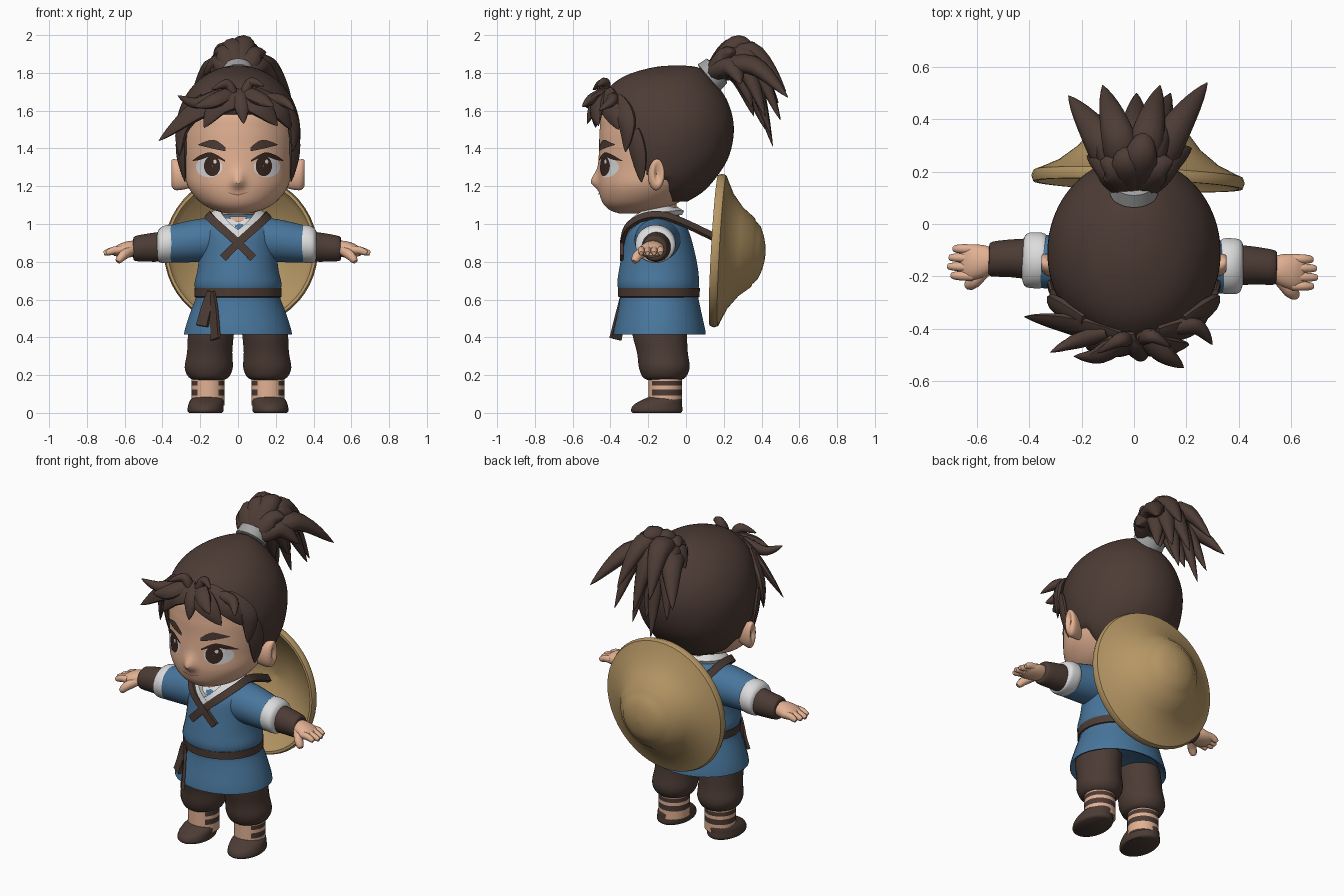
import bpy, bmesh, math
from mathutils import Vector
if "Cube" in bpy.data.objects:
    bpy.data.objects.remove(bpy.data.objects["Cube"])

def material(name, *rgb):
    m = bpy.data.materials.new(name)
    m.use_nodes = True
    m.diffuse_color = (*rgb, 1)
    m.node_tree.nodes["Principled BSDF"].inputs["Base Color"].default_value = (*rgb, 1)
    return m

SKIN = material("skin", .76, .44, .29)
HAIR = material("dark hair", .075, .045, .036)
LEATHER = material("brown leather", .072, .044, .035)
BLUE = material("blue cloth", .065, .18, .33)
WHITE = material("white cloth", .72, .72, .72)
GREY = material("grey tie", .36, .36, .36)
STRAW = material("straw", .47, .31, .13)
DARK = material("eye brown", .04, .02, .015)
LIP = material("lip line", .38, .16, .1)
HEAD, BODY = Vector((0, -.1, 1.45)), Vector((0, -.14, .9))

def finish(name, bm, *mats):
    mesh = bpy.data.meshes.new(name)
    bm.to_mesh(mesh)
    bm.free()
    for m in mats:
        mesh.materials.append(m)
    mesh.shade_smooth()
    mesh.set_sharp_from_angle(angle=.8)
    ob = bpy.data.objects.new(name, mesh)
    bpy.context.collection.objects.link(ob)
    return ob

def smooth(rows, n):
    """Pass a rounded curve through rows of numbers."""
    out = []
    for i in range(len(rows) - 1):
        quad = [rows[max(0, min(len(rows) - 1, i + k))] for k in (-1, 0, 1, 2)]
        for t in (j / n for j in range(n)):
            out.append(tuple(b + t / 2 * (c - a + t * (2 * a - 5 * b + 4 * c - d + t * (3 * (b - c) + d - a)))
                             for a, b, c, d in zip(*quad)))
    return out + [tuple(rows[-1])]

def join_rings(name, rings, *mats):
    """Join rings of points with quads and close both ends."""
    bm = bmesh.new()
    rings = [[bm.verts.new(p) for p in ring] for ring in rings]
    for a, b in zip(rings, rings[1:]):
        for i in range(len(a)):
            bm.faces.new((a[i - 1], a[i], b[i], b[i - 1]))
    bm.faces.new(rings[0])
    bm.faces.new(rings[-1])
    bmesh.ops.recalc_face_normals(bm, faces=bm.faces)
    return finish(name, bm, *mats)

def loft(name, rows, *mats, n=3, seg=32, side=0, shape=None):
    """Rows are (position, centre a, centre b, radius a, radius b); side lofts along x instead of z."""
    rings = []
    for pos, ca, cb, ra, rb in smooth(rows, n):
        ring = []
        for w in (math.tau * (i + .5) / seg for i in range(seg)):
            a, b = ca + max(ra, .001) * math.cos(w), cb + max(rb, .001) * math.sin(w)
            p = (side * pos, a, b) if side else (a, b, pos)
            ring.append(shape(p, cb) if shape else p)
        rings.append(ring)
    return join_rings(name, rings, *mats)

def body(rows):
    """Rows (height, half width, front, back) to loft rows."""
    return [(z, 0, (f + b) / 2, w, (b - f) / 2) for z, w, f, b in rows]

def leaf(t):
    return max(.02, math.sin(math.pi * (.25 + .75 * t)))

def strand(name, pts, width, thick, mat, centre=HEAD, sides=10, taper=leaf):
    """A flattened tapering tube through the points, facing away from centre."""
    path = [Vector(p) for p in smooth(pts, 6)]
    rings = []
    for i, p in enumerate(path):
        d = path[min(i + 1, len(path) - 1)] - path[max(i - 1, 0)]
        across = d.cross(p - centre).normalized()
        out = across.cross(d).normalized()
        r = taper(i / (len(path) - 1))
        angles = [math.tau * (k + .5) / sides for k in range(sides)]
        rings.append([p + r * (across * width * math.cos(w) + out * thick * math.sin(w)) for w in angles])
    return join_rings(name, rings, mat)

def surface_y(rows, x, z, limit=.97):
    """Front surface of a lofted body at x and z."""
    for a, b in zip(rows, rows[1:]):
        if a[0] <= z <= b[0]:
            t = (z - a[0]) / (b[0] - a[0])
            _, _, cy, rx, ry = (p + t * (q - p) for p, q in zip(a, b))
            return cy - ry * math.sqrt(1 - min(abs(x) / rx, limit) ** 2)

def plate(name, rows, quads, mat, lift):
    """Thin paint faces laid on the front of a body."""
    bm = bmesh.new()
    for quad in quads:
        bm.faces.new([bm.verts.new((x, surface_y(rows, x, z) - lift, z)) for x, z in quad])
    bmesh.ops.remove_doubles(bm, verts=bm.verts, dist=.0002)
    bm.normal_update()
    bmesh.ops.reverse_faces(bm, faces=[f for f in bm.faces if f.normal.y > 0])
    return finish(name, bm, mat)

def oval(name, rows, x, z, rx, rz, mat, lift):
    def at(r, i):
        return x + r * rx * math.cos(math.tau * i / 24), z + r * rz * math.sin(math.tau * i / 24)
    radii = (.04, .35, .7, 1)
    plate(name, rows, [(at(p, i), at(q, i), at(q, i + 1), at(p, i + 1))
                       for p, q in zip(radii, radii[1:]) for i in range(24)], mat, lift)

def stripe(name, rows, pts, mat, lift):
    """Points are (x, z, full height)."""
    p = smooth(pts, 6)
    plate(name, rows, [((a[0], a[1] - a[2] / 2), (b[0], b[1] - b[2] / 2),
                        (b[0], b[1] + b[2] / 2), (a[0], a[1] + a[2] / 2)) for a, b in zip(p, p[1:])], mat, lift)

# Head with nose, and hair cap that sinks under the skin over the face
face = body([(1.055, .05, -.35, -.26), (1.075, .13, -.405, -.13), (1.12, .205, -.445, -.03), (1.2, .265, -.465, .06),
             (1.3, .285, -.465, .14), (1.4, .3, -.46, .18), (1.5, .303, -.457, .19), (1.6, .285, -.437, .15),
             (1.7, .2, -.33, .08), (1.76, .05, -.2, .0)])
cap = body([(1.12, .13, -.2, .01), (1.17, .22, -.32, .09), (1.24, .28, -.41, .155), (1.34, .315, -.45, .22),
            (1.45, .33, -.47, .25), (1.55, .325, -.468, .25), (1.65, .293, -.45, .22), (1.73, .24, -.4, .17),
            (1.79, .17, -.31, .12), (1.83, .08, -.17, .06), (1.84, .001, -.05, -.04)])
face_rows, cap_rows = smooth(face, 3), smooth(cap, 4)

def nose(p, cy):
    x, y, z = p
    drop = (z - 1.22) / (.055 if z > 1.22 else .028)
    return (x, y - .042 * math.exp(-(x / .032) ** 2 - drop ** 2), z) if y < cy else p

def hairline(p, cy):
    x, y, z = p
    edge = -.22 - (z - 1.24) * .35 if z > 1.24 else -.22 + min(.12, (1.24 - z) * 6)
    k = 1 - .16 * max(0, min(1, .5 + min(1.57 - z, edge - y) / .04))
    return x * k, cy + (y - cy) * k, z

loft("head", face, SKIN, n=6, seg=96, shape=nose)
loft("hair_cap", cap, HAIR, n=4, seg=80, shape=hairline)
loft("neck", [(.96, 0, -.13, .085, .085), (1.12, 0, -.13, .08, .08)], SKIN, n=1)
stripe("mouth", face_rows, [(-.055, 1.167, .002), (0, 1.155, .008), (.055, 1.17, .002)], LIP, .005)

for s, tag in ((1, "left"), (-1, "right")):
    # Ears, eyes and brows
    loft(tag + "_ear", [(.255, -.17, 1.25, .03, .06), (.3, -.162, 1.255, .04, .075), (.335, -.155, 1.262, .042, .082),
                        (.352, -.15, 1.27, .03, .068), (.35, -.15, 1.27, .018, .045), (.335, -.155, 1.265, .001, .001)],
         SKIN, side=s)
    oval(tag + "_eye_white", face_rows, s * .153, 1.302, .07, .055, WHITE, .003)
    oval(tag + "_iris", face_rows, s * .137, 1.307, .043, .054, DARK, .006)
    oval(tag + "_eye_glint", face_rows, s * .137 + .015, 1.33, .009, .011, WHITE, .009)
    stripe(tag + "_lash", face_rows, [(s * .07, 1.335, .008), (s * .14, 1.367, .022),
                                      (s * .2, 1.352, .024), (s * .24, 1.335, .003)], DARK, .008)
    stripe(tag + "_brow", face_rows, [(s * .065, 1.395, .02), (s * .13, 1.422, .048), (s * .21, 1.42, .004)], HAIR, .008)
    strand(tag + "_sideburn", [(s * .3, -.28, 1.5), (s * .3, -.25, 1.36), (s * .28, -.235, 1.22)], .05, .02, HAIR)

# Fringe: (points as x and z, width, forward flare)
fringe = [
    ([(-.04, 1.68), (-.22, 1.6), (-.42, 1.44)], .07, .05),
    ([(-.1, 1.69), (-.22, 1.64), (-.32, 1.68)], .035, .2),
    ([(-.18, 1.66), (-.29, 1.52), (-.31, 1.36)], .06, .02),
    ([(.02, 1.68), (-.1, 1.63), (-.18, 1.51)], .07, .06),
    ([(-.03, 1.7), (-.13, 1.65), (-.23, 1.62)], .045, .16),
    ([(0, 1.69), (.02, 1.62), (.03, 1.53)], .045, .05),
    ([(0, 1.69), (.12, 1.62), (.21, 1.52)], .07, .07),
    ([(.04, 1.7), (.12, 1.66), (.19, 1.62)], .045, .16),
    ([(.08, 1.69), (.22, 1.6), (.28, 1.5)], .065, .05),
    ([(.18, 1.66), (.29, 1.54), (.29, 1.38)], .06, .02),
    ([(-.02, 1.68), (-.06, 1.74), (-.14, 1.71)], .028, .12),
    ([(.03, 1.68), (.07, 1.75), (.14, 1.73)], .028, .12),
    ([(.15, 1.67), (.24, 1.65), (.3, 1.6)], .035, .16)]
for pts, width, flare in fringe:
    strand("fringe_lock", [(x, surface_y(cap_rows, x, z, .85) - .005 - flare * i / 2, z)
                           for i, (x, z) in enumerate(pts)], width, .03, HAIR)

# Ponytail: (tip, lift of the arch)
tail = [((.28, .54, 1.67), .1), ((-.25, .49, 1.64), .1), ((-.12, .53, 1.68), .17), ((.1, .53, 1.7), .16),
        ((.14, .5, 1.55), .2), ((-.08, .46, 1.41), .25), ((.05, .45, 1.47), .2), ((-.17, .43, 1.53), .18),
        ((.18, .42, 1.57), .15), ((.22, .29, 1.74), .06), ((-.18, .26, 1.79), .06), ((-.13, .24, 1.91), .05),
        ((.15, .24, 1.91), .04), ((.05, .36, 1.93), .09), ((-.05, .3, 1.92), .08), ((0, .36, 1.57), .1),
        ((.1, .35, 1.62), .1), ((-.1, .35, 1.6), .1), ((.01, .5, 1.56), .2), ((-.02, .42, 1.5), .13)]
for tip, lift in tail:
    tip = Vector(tip)
    root = Vector((tip.x * .15, .14, 1.8))
    mid = root.lerp(tip, .45) + Vector((0, .03, lift))
    strand("ponytail_lock", [root, mid, tip], .07, .055, HAIR, centre=Vector((0, .2, 1.6)))
tie = loft("hair_tie", [(-.035, 0, 0, .08, .08), (-.03, 0, 0, .092, .092),
                        (.025, 0, 0, .085, .085), (.03, 0, 0, .07, .07)], GREY, n=1)
tie.location, tie.rotation_euler = (0, .145, 1.795), (-.87, 0, 0)

# Tunic, undershirt, belt and its hanging ends
tunic = body([(.45, .25, -.34, .06), (.415, .288, -.385, .105), (.52, .258, -.365, .085), (.62, .222, -.35, .065),
              (.68, .232, -.365, .07), (.76, .215, -.355, .065), (.86, .205, -.335, .045),
              (.95, .2, -.315, .02), (1.01, .175, -.27, -.01), (1.05, .11, -.22, -.04)])
loft("tunic", tunic, BLUE)
chest = smooth(tunic[1:], 3)
loft("belt", body([(.61, .22, -.345, .06), (.615, .232, -.36, .072), (.66, .232, -.362, .075),
                   (.665, .22, -.35, .06)]), LEATHER, n=1)
stripe("undershirt", chest, [(-.085, 1.03, .002), (0, .985, .09), (.085, 1.03, .002)], WHITE, .008)
stripe("throat", chest, [(-.05, 1.04, .002), (0, 1.025, .03), (.05, 1.04, .002)], SKIN, .012)
for x, low in ((-.19, .46), (-.12, .39)):
    hang = [(-.14, .64), ((x - .14) / 2, .56), (x, low)]
    strand("belt_tail", [(a, surface_y(chest, a, max(z, .42)) - .012, z) for a, z in hang],
           .045, .012, LEATHER, BODY, 4, lambda t: .7 + .4 * t)

for s, tag in ((1, "left"), (-1, "right")):
    # Collar and carrying strap
    strand(tag + "_collar", [(-.01 * s, -.33, .93), (.06 * s, -.305, .985), (.11 * s, -.215, 1.05),
                             (.1 * s, -.1, 1.07), (0, -.035, 1.07)], .035, .018, WHITE, BODY, 4, lambda t: 1)
    strand(tag + "_strap", [(-.08 * s, -.34, .82), (0, -.338, .9), (.09 * s, -.312, .98), (.15 * s, -.23, 1.035),
                            (.155 * s, -.13, 1.045), (.14 * s, -.02, 1.01), (.09 * s, .17, .92)],
           .03, .014, LEATHER, BODY, 4, lambda t: 1)

    # Arms
    arm = [loft(tag + "_sleeve", [(.08, -.14, .915, .13, .115), (.2, -.15, .913, .117, .115), (.35, -.155, .895, .1, .1)],
                BLUE, side=s),
           loft(tag + "_cuff", [(.325, -.15, .897, .08, .08), (.34, -.15, .896, .104, .098), (.38, -.15, .893, .107, .1),
                                (.41, -.15, .887, .1, .09), (.422, -.15, .885, .07, .07)], WHITE, side=s),
           loft(tag + "_bracer", [(.4, -.145, .88, .078, .08), (.47, -.145, .875, .072, .075),
                                  (.54, -.15, .87, .066, .066), (.55, -.15, .87, .05, .05)], LEATHER, side=s),
           loft(tag + "_palm", [(.53, -.155, .87, .045, .04), (.57, -.16, .867, .062, .044),
                                (.62, -.165, .86, .068, .036), (.655, -.165, .853, .055, .02)], SKIN, side=s),
           strand(tag + "_thumb", [(s * .56, -.19, .86), (s * .6, -.235, .835), (s * .63, -.255, .8)], .028, .026, SKIN,
                  BODY, taper=lambda t: 1 - .5 * t ** 4)]
    for k, reach in enumerate((.685, .7, .705, .69)):
        y = -.115 - .034 * k
        arm.append(strand(tag + "_finger", [(s * .61, y, .862), (s * .65, y, .86), (s * reach, y, .845)], .019, .021,
                          SKIN, Vector((s * .6, -.16, .5)), taper=lambda t: 1 - .45 * t ** 4))
    for ob in arm:
        ob.rotation_euler.z = -.03

    # Trousers, wrapped shins and shoes
    loft(tag + "_trouser", [(.175, s * .155, -.115, .08, .09), (.19, s * .155, -.115, .108, .115),
                            (.24, s * .155, -.115, .128, .135), (.32, s * .15, -.125, .12, .135),
                            (.42, s * .143, -.14, .122, .145), (.5, s * .13, -.14, .12, .14)], LEATHER)
    shin = loft(tag + "_shin", [(z, s * .158, -.11, .088, .089) for z in (.04, .092, .125, .145, .17, .21)],
                SKIN, LEATHER, n=1)
    for f in shin.data.polygons:
        wrap = .092 < f.center.z < .125 or .145 < f.center.z < .17
        f.material_index = int(wrap and f.center.y > -.175)
    loft(tag + "_shoe", [(0, s * .172, -.155, .088, .128), (.012, s * .172, -.155, .096, .137),
                         (.04, s * .17, -.15, .094, .13), (.065, s * .165, -.13, .09, .11),
                         (.085, s * .16, -.11, .075, .085)], LEATHER)

# Straw hat carried on the back
brim = [(.19, .001), (.16, .13), (.03, .36), (-.012, .385), (-.012, .4), (.01, .408), (.032, .4), (.042, .375),
        (.075, .305), (.13, .235), (.195, .183), (.2, .168), (.228, .14), (.248, .09), (.258, .045), (.262, .001)]
hat = loft("straw_hat", [(h, 0, 0, r, r) for h, r in brim], STRAW, n=1, seg=48)
hat.location, hat.rotation_euler = (.015, .16, .86), (-math.pi / 2 - .056, 0, -.04)
